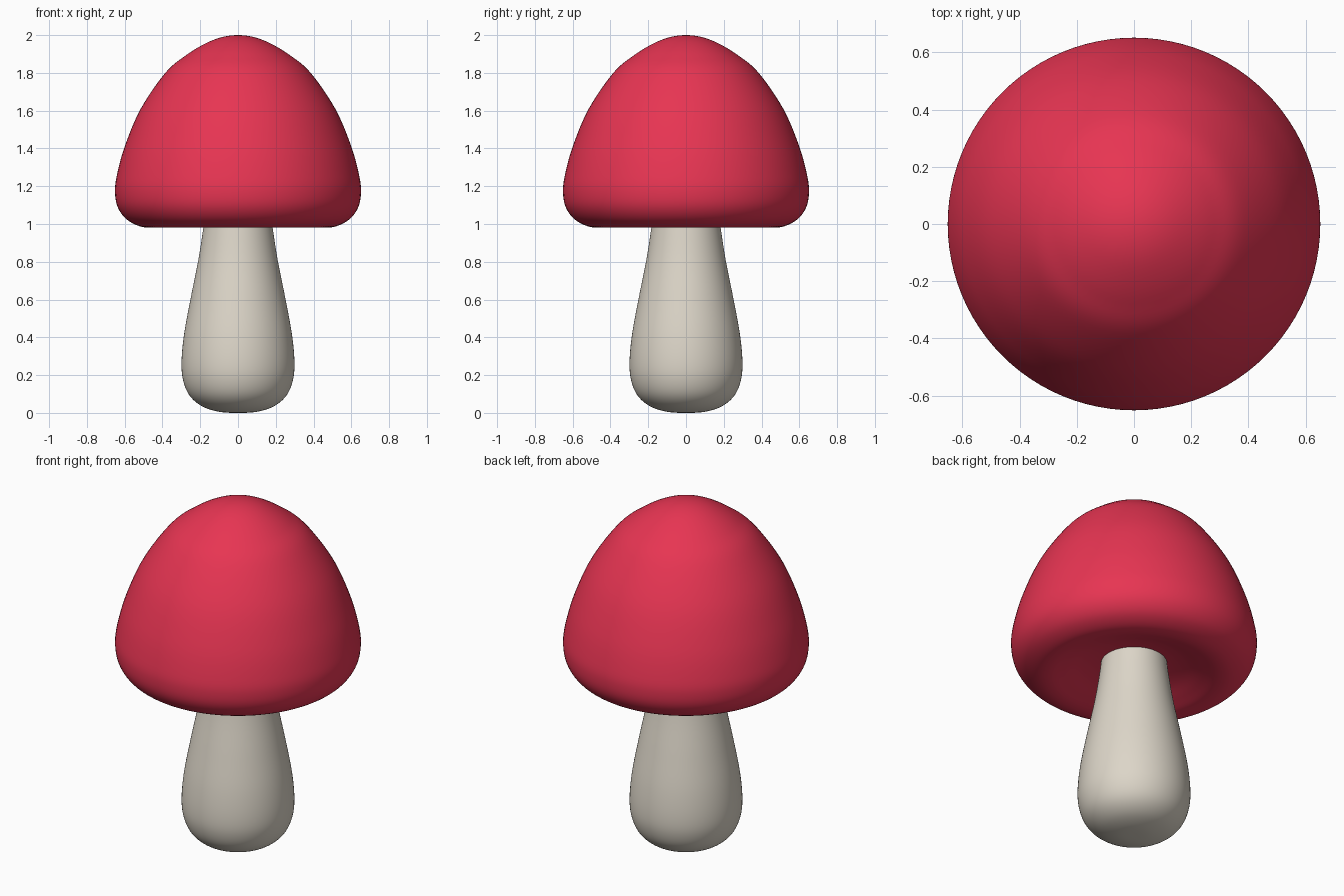
import bpy, bmesh, math

if "Cube" in bpy.data.objects:
    bpy.data.objects.remove(bpy.data.objects["Cube"])

SEGMENTS = 96
STEPS = 6


def smooth_curve(pts):
    """Catmull-Rom curve through (radius, height) points."""
    out = []
    ext = [(-pts[1][0], pts[1][1])] + pts + [(-pts[-2][0], pts[-2][1])]
    for a, b, c, d in zip(ext, ext[1:], ext[2:], ext[3:]):
        for s in range(STEPS):
            t = s / STEPS
            out.append(tuple(0.5 * (2 * q + (r - p) * t + (2 * p - 5 * q + 4 * r - w) * t ** 2
                                    + (3 * q - p - 3 * r + w) * t ** 3)
                             for p, q, r, w in zip(a, b, c, d)))
    return out + [pts[-1]]


def lathe(name, pts, color):
    """Spin a profile that starts and ends on the z axis."""
    bm = bmesh.new()
    prof = [bm.verts.new((max(r, 0), 0, z)) for r, z in smooth_curve(pts)]
    edges = [bm.edges.new(p) for p in zip(prof, prof[1:])]
    bmesh.ops.spin(bm, geom=prof + edges, cent=(0, 0, 0), axis=(0, 0, 1),
                   angle=math.tau, steps=SEGMENTS)
    bmesh.ops.remove_doubles(bm, verts=bm.verts, dist=1e-4)
    bmesh.ops.recalc_face_normals(bm, faces=bm.faces)
    for f in bm.faces:
        f.smooth = True
    mesh = bpy.data.meshes.new(name)
    bm.to_mesh(mesh)
    bm.free()
    mat = bpy.data.materials.new(name + "_colour")
    mat.diffuse_color = color
    mat.use_nodes = True
    mat.node_tree.nodes["Principled BSDF"].inputs["Base Color"].default_value = mat.diffuse_color
    mesh.materials.append(mat)
    obj = bpy.data.objects.new(name, mesh)
    bpy.context.collection.objects.link(obj)
    return obj


# Stem: swollen foot tapering up into the cap
lathe("stem", [(0, 0), (0.10, 0.006), (0.19, 0.035), (0.255, 0.09), (0.29, 0.17),
               (0.299, 0.27), (0.285, 0.42), (0.25, 0.61), (0.21, 0.81),
               (0.185, 0.97), (0.175, 1.05), (0.165, 1.09), (0, 1.10)],
      (0.72, 0.67, 0.58, 1))

# Cap: egg-shaped dome, rounded rim, shallow hollow underneath
lathe("cap", [(0, 2.0), (0.09, 1.988), (0.18, 1.952), (0.28, 1.89), (0.385, 1.80),
              (0.515, 1.61), (0.60, 1.41), (0.643, 1.25), (0.651, 1.16),
              (0.635, 1.085), (0.59, 1.025), (0.52, 0.988), (0.45, 0.982),
              (0.37, 1.003), (0.27, 1.035), (0.16, 1.055), (0, 1.065)],
      (0.80, 0.035, 0.085, 1))
